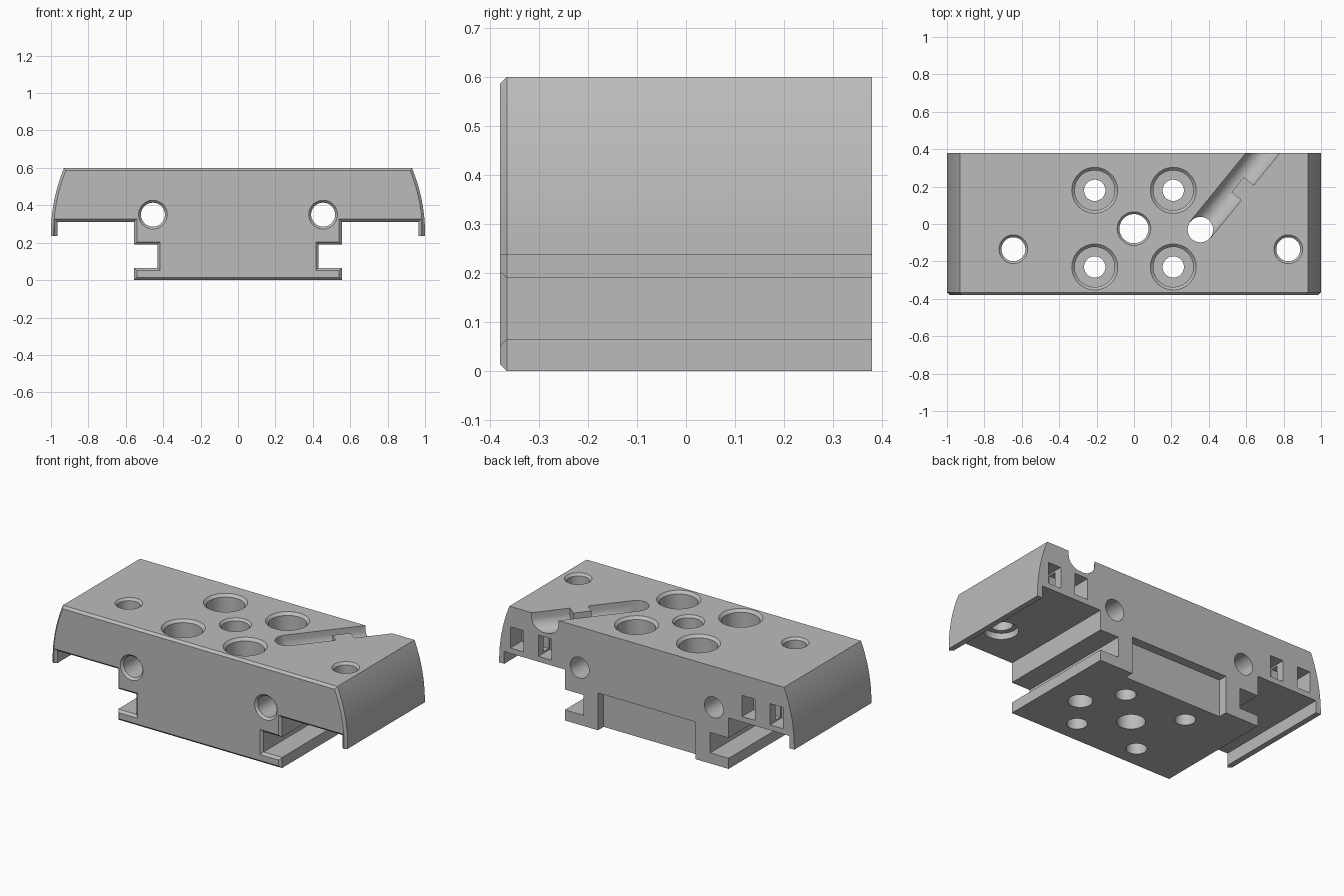
import bpy, bmesh, math
from mathutils import Matrix, Vector

if "Cube" in bpy.data.objects:
    bpy.data.objects.remove(bpy.data.objects["Cube"], do_unlink=True)

HALF, TOP = 0.38, 0.6
CHAMFER = 0.014

grey = bpy.data.materials.new("machined_grey")
grey.use_nodes = True
grey.diffuse_color = (0.5, 0.5, 0.5, 1)
grey.node_tree.nodes["Principled BSDF"].inputs["Base Color"].default_value = (0.5, 0.5, 0.5, 1)


def add_object(name, bm):
    bmesh.ops.recalc_face_normals(bm, faces=bm.faces)
    mesh = bpy.data.meshes.new(name)
    bm.to_mesh(mesh)
    bm.free()
    mesh.materials.append(grey)
    obj = bpy.data.objects.new(name, mesh)
    bpy.context.collection.objects.link(obj)
    return obj


# Carriage body: half section, mirrored and extruded from front to back
half = [(0.555, 0), (0.555, 0.065), (0.43, 0.065), (0.43, 0.19), (0.555, 0.19),
        (0.555, 0.312), (0.966, 0.312), (0.966, 0.237), (1.0, 0.237)]
radius, steps = 0.91, 14
sweep = math.asin((TOP - 0.25) / radius)
for i in range(steps + 1):
    a = sweep * i / steps
    half.append((1 - radius + radius * math.cos(a), 0.25 + radius * math.sin(a)))
outline = half + [(-x, z) for x, z in reversed(half)]

bm = bmesh.new()
front = bm.faces.new([bm.verts.new((x, -HALF, z)) for x, z in outline])
moved = bmesh.ops.extrude_face_region(bm, geom=[front], use_keep_orig=True)["geom"]
bmesh.ops.translate(bm, vec=(0, 2 * HALF, 0),
                    verts=[g for g in moved if isinstance(g, bmesh.types.BMVert)])
bmesh.ops.recalc_face_normals(bm, faces=bm.faces)


# Chamfer around the front face, leaving the tips of the lips square
def is_lip_tip(edge):
    return all(abs(v.co.x) > 0.9 and v.co.z < 0.24 for v in edge.verts)


rim = [e for e in bm.edges
       if all(v.co.y < -HALF + 0.001 for v in e.verts) and not is_lip_tip(e)]
bmesh.ops.bevel(bm, geom=rim, offset=CHAMFER, segments=1, affect='EDGES')
body = add_object("carriage_body", bm)

cutters = []


def turned_cutter(name, profile, matrix, sides=48):
    """Closed solid of revolution from (radius, height) pairs."""
    bm = bmesh.new()
    rings = []
    for r, h in profile:
        rings.append([bm.verts.new((r * math.cos(math.tau * i / sides),
                                    r * math.sin(math.tau * i / sides), h))
                      for i in range(sides)])
    for low, high in zip(rings, rings[1:]):
        for i in range(sides):
            j = (i + 1) % sides
            bm.faces.new((low[i], low[j], high[j], high[i]))
    bm.faces.new(rings[0])
    bm.faces.new(rings[-1])
    bm.transform(matrix)
    cutters.append(add_object(name, bm))


def box_cutter(name, low, high):
    bm = bmesh.new()
    low, high = Vector(low), Vector(high)
    bmesh.ops.create_cube(bm, size=1, matrix=Matrix.Translation((low + high) / 2)
                          @ Matrix.Diagonal((*(high - low), 1)))
    cutters.append(add_object(name, bm))


def upright(x, y):
    return Matrix.Translation((x, y, 0))


def countersunk(r, rim_r):
    """Straight bore with a chamfered mouth on the top face."""
    return [(r, -0.1), (r, TOP - CHAMFER), (rim_r, TOP), (rim_r, TOP + 0.1)]


# Four counterbored screw holes
screw = [(0.057, -0.1), (0.057, 0.3), (0.107, 0.3), (0.107, TOP - 0.016),
         (0.123, TOP), (0.123, TOP + 0.1)]
for x in (-0.21, 0.21):
    for y in (-0.23, 0.18):
        turned_cutter("screw_hole", screw, upright(x, y))

# Centre bore, wing bores widened below, and the bore at the channel's end
turned_cutter("centre_bore", countersunk(0.078, 0.09), upright(0, -0.025))
for x in (-0.645, 0.825):
    turned_cutter("wing_bore", [(0.095, 0.2), (0.095, 0.35), (0.064, 0.35)]
                  + countersunk(0.064, 0.077)[1:], upright(x, -0.135))
turned_cutter("channel_bore", [(0.068, -0.1), (0.068, TOP + 0.1)], upright(0.355, -0.03))

# Long bores from front to back, chamfered at the front
for x in (-0.455, 0.455):
    lay = Matrix.Translation((x, 0, 0.35)) @ Matrix.Rotation(math.pi / 2, 4, 'X')
    turned_cutter("long_bore", [(0.064, -0.5), (0.064, HALF - CHAMFER),
                                (0.077, HALF), (0.077, 0.5)], lay)

# Strap pockets in the back, joined in pairs inside
for side in (-1, 1):
    for c in (0.69, 0.88):
        box_cutter("strap_pocket", (side * c - 0.044, HALF - 0.11, 0.345),
                   (side * c + 0.044, HALF + 0.1, 0.475))
    xs = sorted((side * 0.7, side * 0.87))
    box_cutter("strap_tunnel", (xs[0], HALF - 0.1, 0.355), (xs[1], HALF - 0.05, 0.465))

# Recess in the back of the stem
box_cutter("stem_recess", (-0.33, HALF - 0.055, -0.1), (0.33, HALF + 0.1, 0.228))


# Slanted round-bottomed channel in the top, narrowed by a tab on one side
def channel_cutter(start, end, right):
    r, centre = 0.07, TOP - 0.03
    arc = [math.pi + math.pi * i / 20 for i in range(21)]
    section = [(r * math.cos(a), centre + r * math.sin(a)) for a in arc]
    if right < r:
        section = [p for p in section if p[0] < right - 0.001]
        section.append((right, centre - r))
    section += [(right, TOP + 0.1), (-r, TOP + 0.1)]
    along, across = Vector((0.632, 0.775, 0)), Vector((0.775, -0.632, 0))
    origin = Vector((0.355, -0.03, 0))
    bm = bmesh.new()
    rings = [[bm.verts.new(origin + along * s + across * u + Vector((0, 0, z)))
              for u, z in section] for s in (start, end)]
    count = len(section)
    for i in range(count):
        j = (i + 1) % count
        bm.faces.new((rings[0][i], rings[0][j], rings[1][j], rings[1][i]))
    for ring in rings:
        bm.faces.new(ring)
    cutters.append(add_object("channel", bm))


channel_cutter(0, 0.26, 0.07)
channel_cutter(0.25, 0.375, 0.002)
channel_cutter(0.365, 0.75, 0.07)

# Cut everything out of the body, then drop the cutters
bpy.ops.object.select_all(action='DESELECT')
bpy.context.view_layer.objects.active = body
body.select_set(True)
for cutter in cutters:
    mod = body.modifiers.new(cutter.name, 'BOOLEAN')
    mod.operation, mod.solver, mod.object = 'DIFFERENCE', 'EXACT', cutter
    bpy.ops.object.modifier_apply(modifier=mod.name)
for cutter in cutters:
    bpy.data.objects.remove(cutter, do_unlink=True)

bpy.ops.object.shade_smooth_by_angle(angle=math.radians(30))
